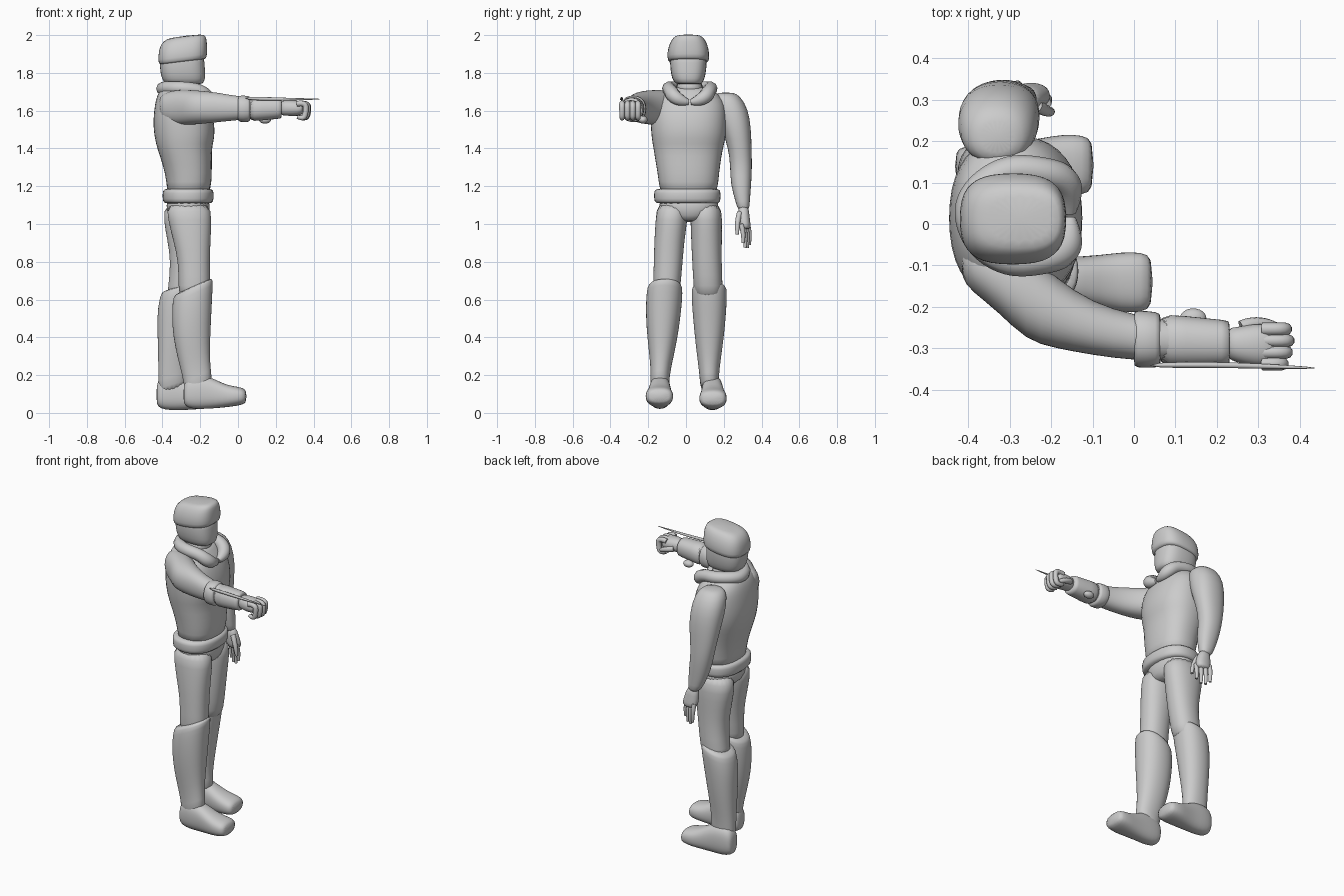
import bpy
from math import cos, sin, pi


def spow(v, e):
    return (abs(v) ** e) * (1 if v >= 0 else -1)


def loft(name, rings, axis='Z', power=0.9, slope=0.0, seg=20, levels=1):
    """Skin rounded rings. Z rings: x0,x1,y0,y1,z   X rings: y0,y1,z0,z1,x"""
    verts, faces = [], []
    for a0, a1, b0, b1, h in rings:
        ca, cb = (a0 + a1) / 2, (b0 + b1) / 2
        for i in range(seg):
            t = 2 * pi * i / seg
            da = (a1 - a0) / 2 * spow(cos(t), power) * 1.01
            db = (b1 - b0) / 2 * spow(sin(t), power) * 1.01
            if axis == 'Z':
                verts.append((ca + da, cb + db, h + slope * da))
            else:
                verts.append((h, ca + da, cb + db))
    n = len(rings)
    for r in range(n - 1):
        for i in range(seg):
            j = (i + 1) % seg
            faces.append((r * seg + i, r * seg + j, (r + 1) * seg + j, (r + 1) * seg + i))
    faces.append(tuple(range(seg))[::-1])
    faces.append(tuple(range((n - 1) * seg, n * seg)))
    if rings[-1][4] < rings[0][4]:
        faces = [f[::-1] for f in faces]
    me = bpy.data.meshes.new(name)
    me.from_pydata(verts, [], faces)
    ob = bpy.data.objects.new(name, me)
    bpy.context.collection.objects.link(ob)
    me.shade_smooth()
    m = ob.modifiers.new('smooth', 'SUBSURF')
    m.levels = m.render_levels = levels
    return ob


def tube(name, pts, radius, radii=None):
    """Smooth round tube through points, with capped ends."""
    cu = bpy.data.curves.new(name, 'CURVE')
    cu.dimensions = '3D'
    cu.bevel_depth, cu.bevel_resolution, cu.use_fill_caps = radius, 3, True
    sp = cu.splines.new('NURBS')
    sp.points.add(len(pts) - 1)
    for i, p in enumerate(pts):
        sp.points[i].co = (*p, 1)
        sp.points[i].radius = radii[i] if radii else 1
    sp.order_u, sp.use_endpoint_u, sp.resolution_u = 3, True, 5
    ob = bpy.data.objects.new(name, cu)
    bpy.context.collection.objects.link(ob)
    return ob


def ball(name, loc, scale):
    bpy.ops.mesh.primitive_uv_sphere_add(segments=24, ring_count=12, radius=1, location=loc)
    ob = bpy.context.object
    ob.name, ob.scale = name, scale
    bpy.ops.object.shade_smooth()
    return ob


# Torso and neck
loft('torso', [(-.38, -.15, -.14, .165, 1.14), (-.375, -.14, -.142, .17, 1.22),
               (-.40, -.137, -.16, .182, 1.32), (-.428, -.14, -.172, .195, 1.40),
               (-.44, -.125, -.182, .21, 1.45), (-.45, -.122, -.187, .215, 1.52),
               (-.445, -.14, -.19, .215, 1.60), (-.435, -.165, -.165, .20, 1.66),
               (-.42, -.20, -.12, .155, 1.70), (-.39, -.22, -.07, .11, 1.73)], power=.85)
loft('neck', [(-.39, -.21, -.06, .10, 1.66), (-.38, -.20, -.055, .09, 1.78)])

# Collar wrapping the neck, with lapels meeting at the front
side = [(-.155, .015, 1.645), (-.155, .05, 1.65), (-.165, .095, 1.675),
        (-.21, .115, 1.71), (-.30, .125, 1.72), (-.375, .08, 1.72), (-.405, .02, 1.715)]
half = [(x, .02 + (y - .01), z) for x, y, z in side]
path = half + [(x, .04 - y, z) for x, y, z in half[-2::-1]]
rad = [.4, .85, 1.1, 1, 1, 1, 1]
tube('collar', path, .036, rad + rad[-2::-1])

# Head: masked face, then the helmet cap with its brow
loft('face_mask', [(-.37, -.195, -.045, .08, 1.738), (-.395, -.178, -.065, .09, 1.75),
                   (-.41, -.172, -.08, .105, 1.79), (-.415, -.178, -.085, .11, 1.85),
                   (-.41, -.18, -.085, .11, 1.93)], power=.75)
loft('helmet', [(-.41, -.18, -.085, .11, 1.86), (-.421, -.165, -.097, .122, 1.865),
                (-.422, -.163, -.1, .124, 1.91), (-.415, -.165, -.088, .113, 1.955),
                (-.395, -.17, -.07, .095, 1.985), (-.36, -.19, -.05, .075, 2.0)],
     power=.72, slope=.12).location.z = -.003

# Belt and hips
loft('belt', [(-.385, -.145, -.155, .17, 1.105), (-.398, -.13, -.168, .182, 1.118),
              (-.40, -.128, -.17, .184, 1.15), (-.398, -.13, -.168, .182, 1.178),
              (-.385, -.145, -.155, .17, 1.19)], power=.85)
loft('hips', [(-.36, -.16, -.13, .16, 1.15), (-.385, -.145, -.15, .18, 1.10),
              (-.37, -.155, -.12, .15, 1.04), (-.32, -.18, -.03, .06, 1.01)])

# Legs: thigh, tall boot and foot for each side
loft('right_thigh', [(-.385, -.145, -.155, .012, 1.12), (-.37, -.14, -.16, .008, 1.02),
                     (-.345, -.145, -.168, -.008, .92), (-.315, -.15, -.17, -.018, .80),
                     (-.315, -.148, -.175, -.03, .66), (-.31, -.15, -.17, -.04, .6)])
loft('left_thigh', [(-.39, -.15, .02, .185, 1.12), (-.395, -.15, .024, .192, 1.02),
                    (-.375, -.165, .027, .19, .92), (-.355, -.18, .033, .188, .80),
                    (-.37, -.2, .04, .195, .66), (-.38, -.22, .05, .19, .6)])
loft('right_boot', [(-.33, -.143, -.195, -.025, .672), (-.342, -.132, -.205, -.018, .662),
                    (-.35, -.135, -.212, -.02, .60), (-.348, -.14, -.212, -.03, .50),
                    (-.335, -.145, -.205, -.045, .40), (-.31, -.15, -.192, -.068, .29),
                    (-.285, -.145, -.185, -.09, .19), (-.28, -.13, -.195, -.085, .11)], slope=.45)
loft('left_boot', [(-.395, -.225, .04, .205, .672), (-.408, -.213, .03, .216, .662),
                   (-.425, -.22, .03, .216, .59), (-.427, -.235, .038, .21, .50),
                   (-.425, -.25, .047, .20, .40), (-.422, -.265, .06, .185, .29),
                   (-.422, -.272, .073, .172, .19), (-.42, -.26, .075, .175, .11)], slope=.3)
foot = [(-.175, -.10, .05, .14, -.29), (-.185, -.09, .028, .19, -.27), (-.195, -.082, .02, .20, -.22),
        (-.195, -.08, .022, .195, -.155), (-.205, -.075, .028, .155, -.08), (-.215, -.068, .034, .142, -.03),
        (-.213, -.068, .042, .135, .02), (-.20, -.08, .055, .12, .046)]
loft('right_foot', foot, 'X', .8)
loft('left_foot', [(-b + .002, -a + .002, c - .006 - .025 * (x + .22), d - .05 * (x + .22), x - .143)
                   for a, b, c, d, x in foot], 'X', .8)

# Left arm hanging down, with open hand
loft('left_arm', [(-.37, -.29, .17, .25, 1.697), (-.41, -.25, .14, .285, 1.68), (-.43, -.23, .15, .33, 1.61),
                  (-.42, -.225, .19, .345, 1.50), (-.405, -.24, .225, .347, 1.40),
                  (-.385, -.25, .235, .35, 1.30), (-.365, -.235, .235, .345, 1.21),
                  (-.325, -.235, .265, .337, 1.11), (-.3, -.235, .275, .335, 1.07)])
loft('left_palm', [(-.295, -.235, .277, .33, 1.10), (-.30, -.215, .275, .335, 1.05),
                   (-.298, -.2, .278, .342, 1.0), (-.29, -.205, .285, .342, .97)])
for i in range(4):
    x, y = -.285 + .024 * i, .335 - .011 * i
    tip = (.89, .872, .875, .9)[i]
    tube('left_finger', [(x, y - .01, 1.0), (x + .004, y + .005, .95), (x + .004, y, tip)],
         .0135, [1, 1, .6])
tube('left_thumb', [(-.235, .285, 1.06), (-.205, .268, 1.01), (-.2, .272, .945)], .015, [1, 1, .6])

# Right arm stretched forward
loft('right_arm', [(-.13, -.03, 1.58, 1.67, -.42), (-.165, -.02, 1.53, 1.695, -.39),
                   (-.21, -.03, 1.52, 1.71, -.33), (-.283, -.06, 1.525, 1.71, -.26),
                   (-.30, -.13, 1.53, 1.705, -.19), (-.317, -.19, 1.54, 1.695, -.10),
                   (-.33, -.22, 1.55, 1.675, 0), (-.33, -.235, 1.56, 1.67, .10),
                   (-.33, -.25, 1.575, 1.655, .25)], 'X')

# Gauntlet with cuff, round knob and a long spike
loft('gauntlet_cuff', [(-.34, -.215, 1.55, 1.675, 0), (-.348, -.208, 1.54, 1.68, .001),
                       (-.348, -.212, 1.538, 1.68, .06), (-.34, -.22, 1.55, 1.67, .066)], 'X')
loft('gauntlet', [(-.346, -.214, 1.54, 1.676, .05), (-.347, -.222, 1.548, 1.672, .12),
                  (-.343, -.233, 1.558, 1.668, .228), (-.342, -.234, 1.56, 1.667, .232)], 'X')
ball('gauntlet_knob', (.143, -.228, 1.552), (.032, .024, .021))
loft('gauntlet_spike', [(-.349, -.334, 1.655, 1.676, .03), (-.348, -.332, 1.652, 1.672, .18),
                        (-.35, -.336, 1.654, 1.667, .30), (-.351, -.346, 1.659, 1.664, .45)], 'X', seg=8)

# Right fist with curled fingers
loft('right_fist', [(-.325, -.25, 1.575, 1.65, .22), (-.335, -.25, 1.575, 1.655, .25),
                    (-.345, -.24, 1.57, 1.657, .29), (-.345, -.243, 1.575, 1.65, .335),
                    (-.335, -.25, 1.59, 1.64, .345)], 'X')
for i in range(4):
    y, e = -.338 + .028 * i, (-.008, .002, .006, 0)[i]
    tube('right_finger', [(.31, y, 1.636), (.365 + e, y, 1.645), (.368 + e, y, 1.595),
                          (.355 + e, y, 1.552), (.315, y, 1.568)], .0155, [1, 1, 1, .9, .7])
tube('right_thumb', [(.26, -.25, 1.605), (.30, -.232, 1.595), (.345, -.25, 1.575)], .017, [1, 1, .7])
